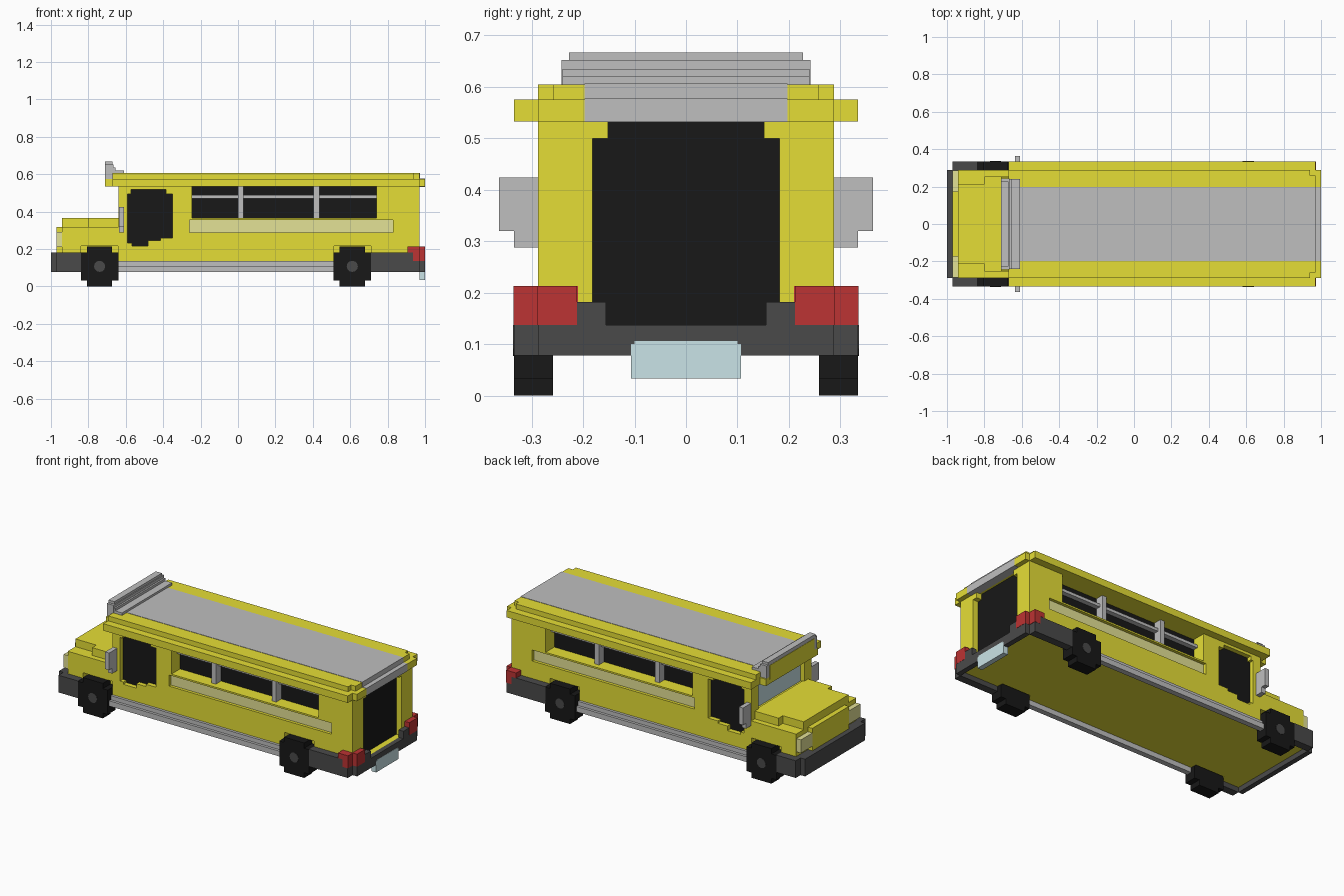
import bpy
import bmesh
from math import radians
from mathutils import Matrix, Vector

if "Cube" in bpy.data.objects:
    bpy.data.objects.remove(bpy.data.objects["Cube"], do_unlink=True)


def material(name, hexcode):
    srgb = [int(hexcode[i:i + 2], 16) / 255 for i in (0, 2, 4)]
    colour = [c / 12.92 if c < 0.04 else ((c + 0.055) / 1.055) ** 2.4 for c in srgb] + [1]
    m = bpy.data.materials.new(name)
    m.use_nodes = True
    m.diffuse_color = colour
    m.node_tree.nodes["Principled BSDF"].inputs["Base Color"].default_value = colour
    return m


yellow = material("bus yellow", "E5DE36")
grey = material("metal grey", "BFBFBF")
black = material("black", "181818")
dark = material("bumper grey", "4A4A4A")
red = material("tail red", "BC3333")
pale_blue = material("pale blue", "CBE5E8")
pale_yellow = material("pale yellow", "E4E296")


def add_object(name, bm, mat):
    mesh = bpy.data.meshes.new(name)
    bm.to_mesh(mesh)
    bm.free()
    ob = bpy.data.objects.new(name, mesh)
    bpy.context.collection.objects.link(ob)
    mesh.materials.append(mat)
    return ob


def blocks(name, mat, *boxes, mirror=False):
    """One object from boxes given as ((x0, x1), (y0, y1), (z0, z1))."""
    bm = bmesh.new()
    for box in boxes:
        sides = (1, -1) if mirror else (1,)
        for s in sides:
            centre = Vector([sum(r) / 2 for r in box])
            centre.y *= s
            size = [r[1] - r[0] for r in box]
            bmesh.ops.create_cube(bm, size=1, matrix=Matrix.Translation(centre) @ Matrix.Diagonal((*size, 1)))
    return add_object(name, bm, mat)


def wide(half):
    return (-half, half)


def carve(ob, box, mirror=False):
    """Cut a recess, on both sides if mirrored."""
    cutter = blocks("cutter", yellow, box, mirror=mirror)
    cutter.hide_render = True
    mod = ob.modifiers.new("recess", "BOOLEAN")
    mod.operation = "DIFFERENCE"
    mod.solver = "EXACT"
    mod.object = cutter
    bpy.context.view_layer.objects.active = ob
    bpy.ops.object.modifier_apply(modifier=mod.name)
    bpy.data.objects.remove(cutter, do_unlink=True)


# Cabin with raised floor and recessed windows, doors and side stripe
floor_z = 0.108
cabin = blocks("cabin", yellow, ((-0.64, 0.97), wide(0.288), (floor_z, 0.55)))
outer = 0.4
carve(cabin, ((-0.245, 0.74), (0.2, outer), (0.365, 0.535)), True)
carve(cabin, ((-0.26, 0.83), (0.265, outer), (0.288, 0.355)), True)
door_steps = [((-0.59, -0.35), (0.258, 0.495)), ((-0.573, -0.385), (0.48, 0.517)),
              ((-0.59, -0.415), (0.244, 0.27)), ((-0.59, -0.48), (0.231, 0.26)),
              ((-0.567, -0.48), (0.217, 0.25))]
for xr, zr in door_steps:
    carve(cabin, (xr, (0.255, outer), zr), True)
carve(cabin, ((0.93, 1.1), wide(0.182), (0.137, 0.5)))
carve(cabin, ((0.93, 1.1), wide(0.152), (0.49, 0.535)))
carve(cabin, ((-0.7, -0.61), wide(0.22), (0.36, 0.53)))

# Glass and panels set into the recesses
blocks("side_windows", black, ((-0.245, 0.74), (0.199, 0.205), (0.365, 0.535)), mirror=True)
blocks("side_doors", black, *[(xr, (0.254, 0.26), zr) for xr, zr in door_steps], mirror=True)
blocks("side_stripe", pale_yellow, ((-0.26, 0.83), (0.264, 0.27), (0.288, 0.355)), mirror=True)
blocks("rear_door", black, ((0.928, 0.935), wide(0.182), (0.137, 0.5)),
       ((0.928, 0.935), wide(0.152), (0.49, 0.535)))
blocks("windshield", pale_blue, ((-0.615, -0.608), wide(0.22), (0.36, 0.53)))
blocks("window_bars", grey, ((0, 0.03), (0.2, 0.255), (0.365, 0.535)),
       ((0.405, 0.435), (0.2, 0.255), (0.365, 0.535)),
       ((-0.245, 0.74), (0.2, 0.235), (0.47, 0.488)), mirror=True)

# Roof with overhanging rim and grey centre strip
blocks("roof_rim", yellow, ((-0.67, 0.97), wide(0.334), (0.533, 0.575)),
       ((-0.71, -0.66), wide(0.25), (0.533, 0.575)), ((0.96, 0.999), wide(0.288), (0.533, 0.575)))
blocks("roof_top", yellow, ((-0.67, 0.94), wide(0.288), (0.57, 0.605)),
       ((0.93, 0.97), wide(0.258), (0.57, 0.605)))
blocks("roof_strip", grey, ((-0.64, 0.972), wide(0.197), (0.56, 0.607)),
       ((0.95, 1.0), wide(0.197), (0.532, 0.577)))

# Stepped sign board above the windshield
blocks("roof_sign", grey, ((-0.71, -0.665), wide(0.242), (0.575, 0.652)),
       ((-0.71, -0.67), wide(0.227), (0.65, 0.667)),
       ((-0.67, -0.655), wide(0.24), (0.6, 0.635)), ((-0.66, -0.61), wide(0.24), (0.6, 0.62)))
blocks("sign_panel", yellow, ((-0.712, -0.708), wide(0.212), (0.56, 0.645)))

# Hood and headlights
hood = blocks("hood", yellow, ((-0.94, -0.64), wide(0.288), (floor_z, 0.318)))
blocks("hood_top", yellow, ((-0.94, -0.79), wide(0.215), (0.3, 0.365)),
       ((-0.8, -0.63), wide(0.255), (0.3, 0.365)))
blocks("nose", yellow, ((-0.97, -0.93), wide(0.175), (0.17, 0.318)),
       ((-0.97, -0.93), wide(0.288), (floor_z, 0.17)))
blocks("headlights", pale_yellow, ((-0.97, -0.935), (0.175, 0.285), (0.21, 0.29)), mirror=True)

# Bumpers and sills form a lip around the floor
blocks("front_bumper", dark, ((-1.0, -0.97), wide(0.288), (0.078, 0.182)),
       ((-0.97, -0.93), wide(0.288), (0.165, 0.182)))
blocks("front_bumper_sides", dark, ((-0.97, -0.84), (0.287, 0.334), (0.078, 0.182)), mirror=True)
blocks("rear_bumper", dark, ((0.969, 1.0), wide(0.288), (0.078, 0.137)))
blocks("rear_bumper_sides", dark, ((0.71, 0.97), (0.287, 0.334), (0.078, 0.182)),
       ((0.969, 1.0), (0.155, 0.288), (0.13, 0.182)), mirror=True)
blocks("side_sills", grey, ((-0.64, 0.512), (0.287, 0.32), (0.078, 0.11)),
       ((-0.64, 0.512), (0.287, 0.304), (0.1, 0.135)), mirror=True)

# Tail lights, number plate and mirrors
blocks("tail_lights", red, ((0.905, 0.972), (0.21, 0.335), (0.182, 0.213)),
       ((0.935, 0.972), (0.21, 0.335), (0.137, 0.19)),
       ((0.96, 1.001), (0.212, 0.289), (0.137, 0.213)), mirror=True)
blocks("rear_plate", pale_blue, ((0.97, 1.001), wide(0.107), (0.033, 0.1)),
       ((0.97, 1.001), wide(0.1), (0.09, 0.106)))
blocks("mirrors", grey, ((-0.637, -0.61), (0.28, 0.363), (0.32, 0.424)),
       ((-0.637, -0.61), (0.28, 0.334), (0.288, 0.33)), mirror=True)

# Blocky wheels with hubs, standing in wheel wells
for label, cx, body in (("front", -0.74, hood), ("rear", 0.611, cabin)):
    carve(body, ((cx - 0.099, cx + 0.099), (0.25, outer), (-0.1, 0.215)), True)
    blocks(label + "_wheels", black, ((cx - 0.1, cx + 0.1), (0.258, 0.334), (0.032, 0.18)),
           ((cx - 0.067, cx + 0.067), (0.258, 0.334), (0, 0.212)), mirror=True)
    bm = bmesh.new()
    for s in (1, -1):
        place = Matrix.Translation((cx, s * 0.333, 0.107)) @ Matrix.Rotation(radians(90), 4, "X")
        bmesh.ops.create_cone(bm, cap_ends=True, segments=12, radius1=0.03, radius2=0.03,
                              depth=0.006, matrix=place)
    add_object(label + "_hubs", bm, dark)
